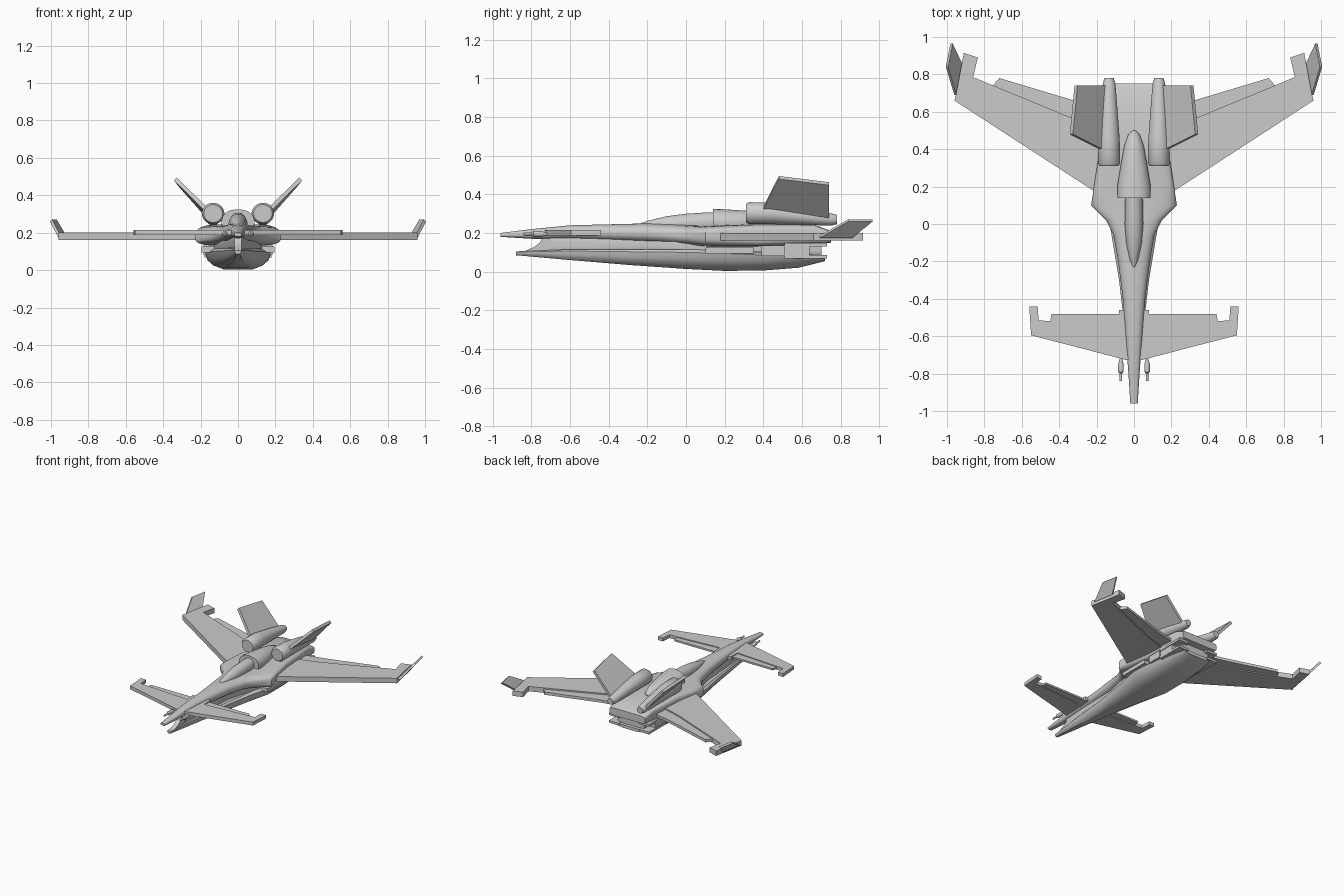
import bpy
import bmesh
import math
from mathutils import Vector

default_cube = bpy.data.objects.get("Cube")
if default_cube:
    bpy.data.objects.remove(default_cube, do_unlink=True)

hull_grey = bpy.data.materials.new("hull_grey")
hull_grey.use_nodes = True
colour = (0.6, 0.6, 0.6, 1)
hull_grey.diffuse_color = colour
hull_grey.node_tree.nodes["Principled BSDF"].inputs["Base Color"].default_value = colour


def finish(name, bm, mirror=False, angle=35):
    """Turn a bmesh into a named, shaded and optionally mirrored object."""
    bmesh.ops.recalc_face_normals(bm, faces=bm.faces)
    mesh = bpy.data.meshes.new(name)
    bm.to_mesh(mesh)
    bm.free()
    mesh.materials.append(hull_grey)
    mesh.shade_smooth()
    mesh.set_sharp_from_angle(angle=math.radians(angle))
    obj = bpy.data.objects.new(name, mesh)
    bpy.context.collection.objects.link(obj)
    if mirror:
        obj.modifiers.new("mirror", "MIRROR").use_mirror_merge = False
    return obj


def skin(name, rings, mirror=False, angle=35):
    """Bridge closed rings of points and cap both ends."""
    bm = bmesh.new()
    loops = [[bm.verts.new(p) for p in ring] for ring in rings]
    count = len(loops[0])
    for a, b in zip(loops, loops[1:]):
        for i in range(count):
            j = (i + 1) % count
            bm.faces.new((a[i], a[j], b[j], b[i]))
    bm.faces.new(loops[0][::-1])
    bm.faces.new(loops[-1])
    return finish(name, bm, mirror, angle)


def loft(name, sections, x=0, mirror=False, sides=28):
    """Sections along y: (y, half width, bottom, top, squareness)."""
    rings = []
    for y, half, low, high, square in sections:
        ring = []
        for i in range(sides):
            t = math.tau * (i + 0.5) / sides
            c, s = math.cos(t), math.sin(t)
            px = math.copysign(abs(c) ** (2 / square), c)
            pz = math.copysign(abs(s) ** (2 / square), s)
            ring.append((x + half * px, y, (low + high) / 2 + (high - low) / 2 * pz))
        rings.append(ring)
    return skin(name, rings, mirror)


def slab(name, outline, low, high, mirror=True):
    """Flat plan outline extruded between two heights."""
    return skin(name, [[(x, y, z) for x, y in outline] for z in (low, high)], mirror)


def plate(name, corners, thickness):
    """Tilted plate through four corners."""
    pts = [Vector(p) for p in corners]
    offset = (pts[2] - pts[0]).cross(pts[3] - pts[1]).normalized() * thickness / 2
    return skin(name, [[p - offset for p in pts], [p + offset for p in pts]], True)


def block(name, x, y, z, mirror=True):
    return slab(name, [(x[0], y[0]), (x[1], y[0]), (x[1], y[1]), (x[0], y[1])], *z, mirror)


# Upper fuselage: long needle nose flaring into square shoulders
loft("upper_fuselage", [
    (-.96, .02, .18, .2, 3), (-.8, .03, .17, .22, 2.5), (-.6, .045, .17, .24, 2.3),
    (-.4, .06, .16, .245, 2.3), (-.2, .085, .15, .25, 2.3), (-.06, .11, .14, .245, 2.5),
    (.02, .15, .135, .24, 3), (.1, .23, .13, .235, 4), (.2, .215, .13, .24, 5),
    (.36, .19, .13, .245, 6), (.66, .17, .14, .245, 6), (.75, .16, .15, .21, 6)])

# Lower hull: flat-topped keel with a rounded, chined belly
belly = [(-1, .85), (-.93, .5), (-.75, .2), (-.45, 0), (.45, 0), (.75, .2), (.93, .5), (1, .85),
         (.85, 1), (-.85, 1)]
keel = [(-.88, .018, .085, .105), (-.6, .045, .06, .115), (-.3, .08, .035, .115),
        (0, .13, .014, .115), (.2, .175, .004, .11), (.4, .175, .006, .1),
        (.58, .16, .02, .095), (.72, .13, .055, .08)]
skin("lower_hull", [[(px * half, y, low + pz * (high - low)) for px, pz in belly]
                    for y, half, low, high in keel], angle=30)

# Recessed web joining both hulls, with a curved notch at the nose
web = [(-.85, .1), (-.79, .125), (-.755, .15), (-.74, .19), (.1, .19), (.1, .09)]
skin("nose_web", [[(x, y, z) for y, z in web] for x in (-.018, .018)])
loft("hull_core", [(-.7, .02, .09, .2, 3), (-.2, .055, .09, .2, 3), (.1, .13, .08, .19, 4),
                   (.7, .12, .07, .19, 5)])

# Canopy and spine fairing behind it
loft("canopy", [(-.235, .004, .235, .25, 2), (-.2, .022, .21, .263, 2), (-.1, .042, .2, .287, 2),
                (0, .05, .2, .3, 2), (.1, .048, .2, .306, 2), (.2, .045, .2, .308, 2)])
loft("spine_fairing", [(.14, .088, .19, .325, 2.2), (.2, .09, .18, .323, 2.2),
                       (.32, .07, .2, .315, 2), (.42, .052, .2, .3, 2),
                       (.48, .03, .21, .28, 2), (.5, .008, .22, .255, 2)])

# Main wings with tip prongs, flaps and winglets
slab("main_wing", [(.12, .12), (.22, .18), (.96, .66), (.95, .7), (.91, .915), (.835, .89),
                   (.86, .785), (.34, .57), (.12, .5)], .16, .2)
slab("wing_flap", [(.15, .48), (.34, .56), (.76, .735), (.72, .78), (.32, .66), (.15, .62)], .168, .19)
plate("winglet", [(.955, .69, .18), (.925, .86, .18), (.975, .965, .265), (1, .84, .265)], .016)

# Canards with tip prongs, flaps and root blocks
slab("canard", [(.01, -.74), (.03, -.73), (.55, -.595), (.56, -.44), (.515, -.44),
                (.51, -.515), (.08, -.545), (.01, -.55)], .188, .215)
slab("canard_flap", [(.07, -.56), (.45, -.53), (.44, -.48), (.07, -.48)], .194, .208)
block("canard_root", (.03, .08), (-.57, -.46), (.185, .215))

# Nose guns
loft("nose_gun", [(-.84, .007, .188, .202, 2), (-.8, .007, .188, .202, 2),
                  (-.79, .015, .18, .21, 2), (-.75, .015, .18, .21, 2),
                  (-.72, .007, .188, .202, 2)], .07, True, 12)

# Engine pods on the shoulders
loft("engine_pod", [(.31, .05, .255, .35, 2), (.325, .06, .245, .36, 2),
                    (.45, .057, .245, .357, 2), (.6, .046, .242, .332, 2),
                    (.75, .034, .238, .302, 2), (.78, .025, .245, .294, 2)], .133, True, 24)

# Canted tail fins
plate("tail_fin", [(.155, .39, .31), (.155, .74, .28), (.31, .74, .455), (.335, .48, .487)], .022)

# Side intakes and rear thruster rails
block("side_intake", (.11, .195), (.1, .35), (.095, .125))
block("thruster_body", (.1, .185), (.39, .51), (.08, .135))
block("thruster_core", (.1, .175), (.5, .64), (.085, .13))
for rail, low in (("lower_rail", .068), ("upper_rail", .13)):
    block(rail, (.09, .18), (.51, .73), (low, low + .018))
